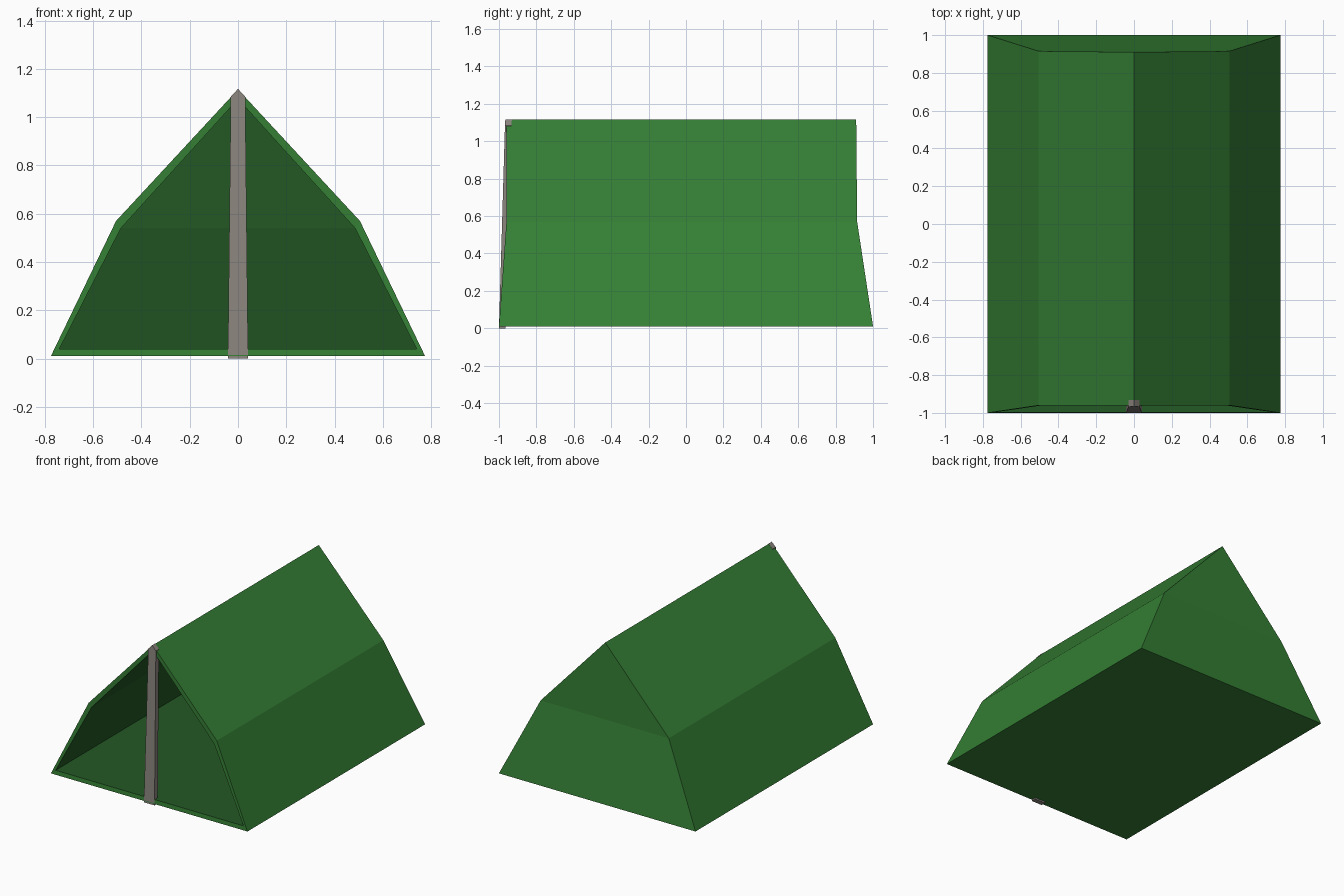
import bpy, bmesh

if "Cube" in bpy.data.objects:
    bpy.data.objects.remove(bpy.data.objects["Cube"])

def material(name, rgb):
    m = bpy.data.materials.new(name)
    m.diffuse_color = (*rgb, 1)
    m.use_nodes = True
    m.node_tree.nodes["Principled BSDF"].inputs["Base Color"].default_value = m.diffuse_color
    return m

green = material("canvas green", (0.035, 0.21, 0.035))
dark = material("inner dark green", (0.017, 0.10, 0.018))
grey = material("pole grey", (0.26, 0.235, 0.21))

def make_object(name, bm, mats):
    bmesh.ops.recalc_face_normals(bm, faces=bm.faces)
    me = bpy.data.meshes.new(name)
    bm.to_mesh(me)
    bm.free()
    for m in mats:
        me.materials.append(m)
    ob = bpy.data.objects.new(name, me)
    bpy.context.collection.objects.link(ob)
    return ob

# Half profiles: x, z, front y, back y
outer = [(0.775, 0.01, -1.0, 1.0), (0.505, 0.57, -0.96, 0.915), (0, 1.115, -0.96, 0.91)]
inner = [(0.74, 0.04, -0.997, 0.965), (0.485, 0.54, -0.96, 0.885), (0, 1.075, -0.96, 0.88)]

def rings(bm, half):
    """Full five-sided front and back rings from a half profile."""
    full = half + [(-x, z, f, b) for x, z, f, b in half[1::-1]]
    return ([bm.verts.new((x, f, z)) for x, z, f, b in full],
            [bm.verts.new((x, b, z)) for x, z, f, b in full])

# Tent shell: outer skin, front rim, dark lining, closed back
bm = bmesh.new()
of, ob_ = rings(bm, outer)
nf, nb = rings(bm, inner)
for i in range(5):
    j = (i + 1) % 5
    bm.faces.new((of[i], of[j], ob_[j], ob_[i]))
    bm.faces.new((of[i], of[j], nf[j], nf[i]))
    bm.faces.new((nf[i], nf[j], nb[j], nb[i])).material_index = 1
for ring, mat in ((ob_, 0), (nb, 1)):
    # lower panel slopes, upper panel is nearly upright
    bm.faces.new((ring[0], ring[1], ring[3], ring[4])).material_index = mat
    bm.faces.new(ring[1:4]).material_index = mat
make_object("tent_shell", bm, [green, dark])

# Leaning, tapered pole with a pointed top under the ridge
bm = bmesh.new()
sides = []
for back in (0, 0.035):
    pts = [(-0.042, 0, -1.0), (0.042, 0, -1.0), (0.03, 1.085, -0.968),
           (0, 1.117, -0.966), (-0.03, 1.085, -0.968)]
    sides.append([bm.verts.new((x, y + back, z)) for x, z, y in pts])
for s in sides:
    bm.faces.new(s)
for i in range(5):
    j = (i + 1) % 5
    bm.faces.new((sides[0][i], sides[0][j], sides[1][j], sides[1][i]))
make_object("front_pole", bm, [grey])
